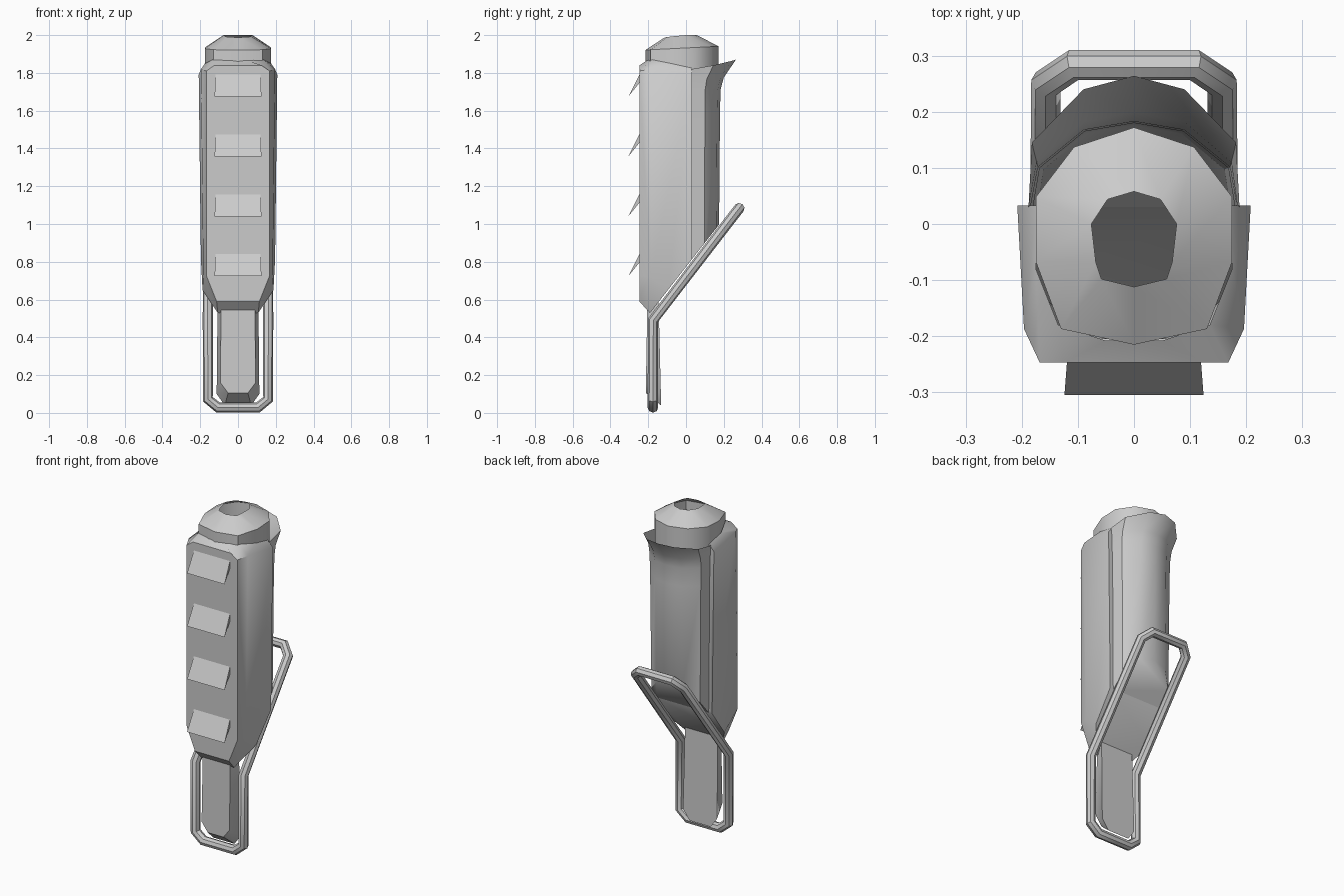
import bpy, bmesh, math
from mathutils import Vector

cube = bpy.data.objects.get("Cube")
if cube:
    bpy.data.objects.remove(cube)

grey = bpy.data.materials.new("plain grey")
grey.use_nodes = True
grey.diffuse_color = (0.6, 0.6, 0.6, 1)
grey.node_tree.nodes["Principled BSDF"].inputs["Base Color"].default_value = (0.6, 0.6, 0.6, 1)


def shade(obj, angle=40):
    bpy.ops.object.select_all(action="DESELECT")
    obj.select_set(True)
    bpy.context.view_layer.objects.active = obj
    bpy.ops.object.shade_smooth_by_angle(angle=math.radians(angle))


def finish(bm, name):
    mesh = bpy.data.meshes.new(name)
    bm.to_mesh(mesh)
    bm.free()
    mesh.materials.append(grey)
    obj = bpy.data.objects.new(name, mesh)
    bpy.context.collection.objects.link(obj)
    shade(obj)
    return obj


def mirror(half):
    """Complete a half outline running from +x across to -x."""
    return half + [(-x, y, z) for x, y, z in reversed(half) if abs(x) > 1e-6]


def loft(rings, cap=False):
    """Skin closed rings of equal length."""
    bm = bmesh.new()
    rows = [[bm.verts.new(p) for p in ring] for ring in rings]
    for a, b in zip(rows, rows[1:]):
        for i in range(len(a)):
            j = (i + 1) % len(a)
            bm.faces.new((a[i], a[j], b[j], b[i]))
    if cap:
        bm.faces.new(rows[0])
        bm.faces.new(rows[-1])
    bmesh.ops.recalc_face_normals(bm, faces=bm.faces[:])
    return bm


def cut(bm, point, normal):
    """Slice off everything beyond a plane and close the cut."""
    geom = bm.verts[:] + bm.edges[:] + bm.faces[:]
    res = bmesh.ops.bisect_plane(bm, geom=geom, plane_co=point,
                                 plane_no=Vector(normal).normalized(), clear_outer=True)
    edges = [e for e in res["geom_cut"] if isinstance(e, bmesh.types.BMEdge)]
    bmesh.ops.edgeloop_fill(bm, edges=edges)
    bmesh.ops.recalc_face_normals(bm, faces=bm.faces[:])


SLOPE_POINT, SLOPE_NORMAL = (0, -0.19, 0.53), (0, 1.28, -1)

# Front shell: hollow body with a sloped collar and chamfered foot
rim = [(0.208, 0.033, 1.79), (0.196, -0.187, 1.82), (0.168, -0.247, 1.81), (0.125, -0.247, 1.84)]
collar = [(0.175, 0.033, 1.825), (0.175, -0.08, 1.85), (0.135, -0.18, 1.87), (0.05, -0.208, 1.865)]
foot = [(x * (0.92 if y > -0.2 else 1), y, 0.4) for x, y, z in rim]
bm = loft([mirror(foot), mirror(rim), mirror(collar)])
cut(bm, SLOPE_POINT, SLOPE_NORMAL)
cut(bm, (0, -0.247, 0.59), (0, -0.06, -0.055))
for side in (1, -1):
    cut(bm, (side * 0.113, -0.247, 0.59), (side * 0.15, -0.05, -0.06))
# leave only a narrow flange on the rear side
back = [f for f in bm.faces if f.normal.y > 0.99]
bmesh.ops.inset_region(bm, faces=back, thickness=0.03)
bmesh.ops.delete(bm, geom=back, context="FACES")
finish(bm, "front_shell")

# Back shell: rounded, with a flared lip at the top
section = [(0.18, 0.03), (0.168, 0.1), (0.088, 0.165), (0, 0.18)]
lip = [(0.188, 0.03, 1.82), (0.182, 0.145, 1.84), (0.09, 0.24, 1.863), (0, 0.264, 1.87)]


def back_ring(z, grow, flare=0.0):
    ring = []
    for (x, y), tip in zip(section, lip):
        base = Vector((x * grow, 0.03 + (y - 0.03) * grow, z))
        ring.append(tuple(base.lerp(Vector(tip), flare)))
    return mirror(ring)


bm = loft([back_ring(0.5, 0.94), back_ring(1.6, 1), back_ring(1.71, 1.02),
           back_ring(1.75, 1.02, 0.2), mirror(lip)])
cut(bm, SLOPE_POINT, SLOPE_NORMAL)
inner = [f for f in bm.faces if f.normal.y < -0.95 and f.calc_center_median().y < 0.04]
bmesh.ops.delete(bm, geom=inner, context="FACES")
finish(bm, "back_shell")

# Cap: short neck and a sloped top around an open hole
neck = [(0, 0.172), (0.107, 0.137), (0.175, 0.048), (0.175, -0.067), (0.13, -0.187), (0, -0.215)]
hole = [(0, 0.058), (0.047, 0.044), (0.076, 0), (0.068, -0.068), (0.058, -0.098), (0, -0.112)]
cap_rim = [(x, y, 1.932 + 0.05 * y) for x, y in neck]
hole_rim = [(x, y, 2.0 + 0.13 * min(0, y + 0.02)) for x, y in hole]
finish(loft([mirror([(x, y, 1.76) for x, y in neck]), mirror(cap_rim), mirror(hole_rim)]), "cap")

# Four wedge ribs on the front
for i in range(4):
    top = 1.805 - 0.317 * i
    wedge = [(-0.24, top), (-0.305, top - 0.13), (-0.24, top - 0.05)]
    ends = [[(s * (0.124 if y < -0.3 else 0.119), y, z) for y, z in wedge] for s in (1, -1)]
    finish(loft(ends, cap=True), "front_rib_%d" % (i + 1))

# Tongue: tapered plate below the body
face = [(0.09, -0.205, 0.56), (0.093, -0.212, 0.16), (0.052, -0.212, 0.105)]
rear = [(0.108, -0.145, 0.585), (0.113, -0.133, 0.1), (0.07, -0.133, 0.04)]
finish(loft([mirror(face), mirror(rear)], cap=True), "tongue")

# Loop: bent closed tube around the tongue and behind the body
path = mirror([(0.105, -0.175, 0.028), (0.159, -0.175, 0.072), (0.159, -0.175, 0.49),
               (0.157, 0.25, 1.043), (0.108, 0.283, 1.085)])
curve = bpy.data.curves.new("loop", "CURVE")
curve.dimensions = "3D"
curve.bevel_depth = 0.028
curve.bevel_resolution = 2
spline = curve.splines.new("POLY")
spline.points.add(len(path) - 1)
for p, co in zip(spline.points, path):
    p.co = (*co, 1)
spline.use_cyclic_u = True
curve.materials.append(grey)
loop = bpy.data.objects.new("loop", curve)
bpy.context.collection.objects.link(loop)
bpy.ops.object.select_all(action="DESELECT")
loop.select_set(True)
bpy.context.view_layer.objects.active = loop
bpy.ops.object.convert(target="MESH")
shade(bpy.context.view_layer.objects.active)
